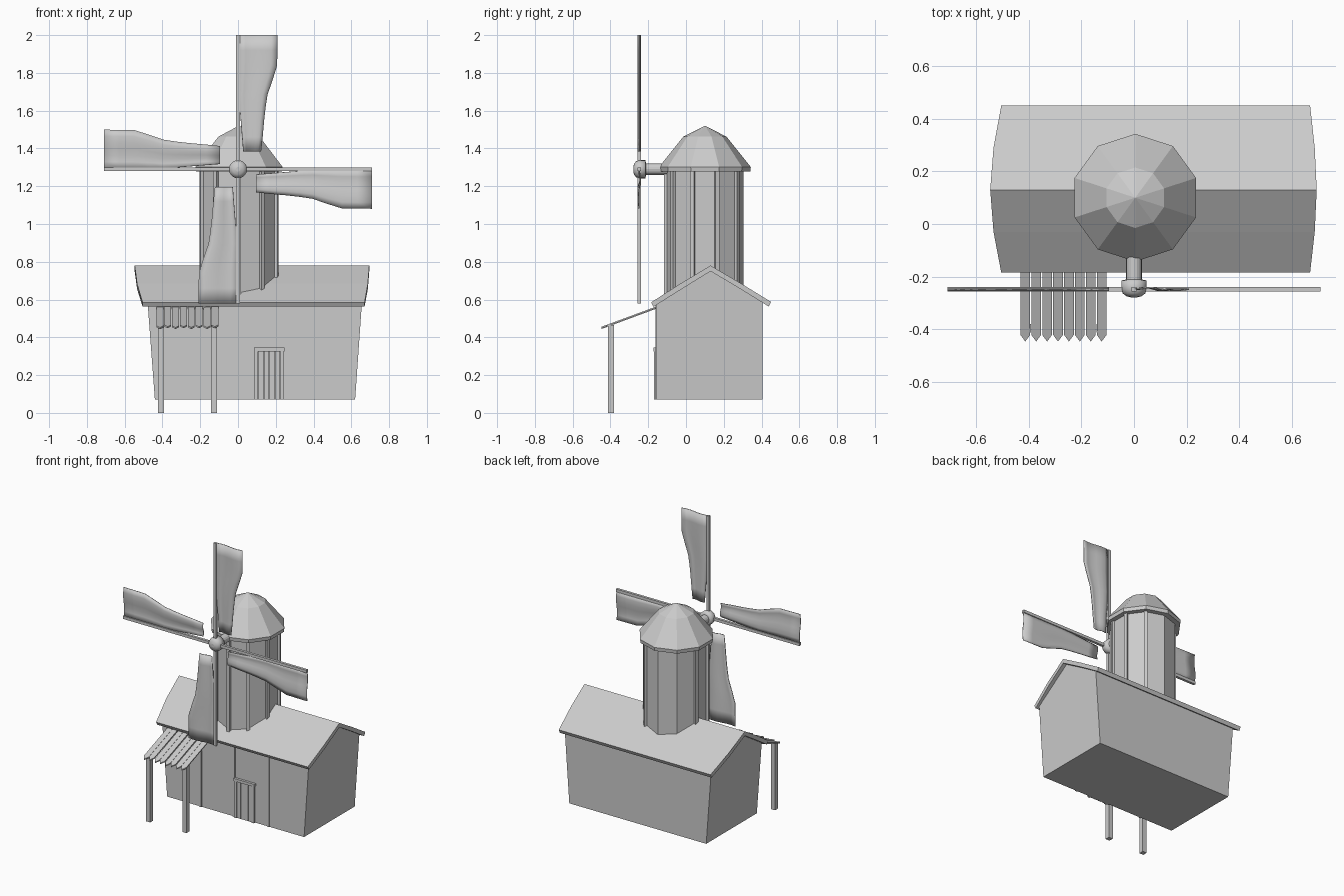
import bpy, bmesh
from math import sin, cos, pi, radians
from mathutils import Vector, Matrix

if "Cube" in bpy.data.objects:
    bpy.data.objects.remove(bpy.data.objects["Cube"])


def finish(bm, name, smooth=False):
    bmesh.ops.recalc_face_normals(bm, faces=bm.faces)
    me = bpy.data.meshes.new(name)
    bm.to_mesh(me)
    bm.free()
    ob = bpy.data.objects.new(name, me)
    bpy.context.collection.objects.link(ob)
    if smooth:
        for p in me.polygons:
            p.use_smooth = True
    return ob


def loft(name, rings, smooth=False):
    """Skin closed rings of equal length and cap both ends."""
    bm = bmesh.new()
    vs = [[bm.verts.new(p) for p in r] for r in rings]
    n = len(vs[0])
    for a, b in zip(vs, vs[1:]):
        for i in range(n):
            j = (i + 1) % n
            bm.faces.new((a[i], a[j], b[j], b[i]))
    bm.faces.new(vs[0])
    bm.faces.new(vs[-1])
    return finish(bm, name, smooth)


def box(name, x0, x1, y0, y1, z0, z1):
    return loft(name, [[(x0, y0, z), (x1, y0, z), (x1, y1, z), (x0, y1, z)] for z in (z0, z1)])


def lathe_z(name, profile, n, cx, cy, start):
    return loft(name, [[(cx + r * cos(start + 2 * pi * i / n), cy + r * sin(start + 2 * pi * i / n), z)
                        for i in range(n)] for r, z in profile])


def lathe_y(name, profile, n, cz):
    return loft(name, [[(r * cos(2 * pi * i / n), y, cz + r * sin(2 * pi * i / n))
                        for i in range(n)] for r, y in profile])


# House body: gabled section, end walls flare outwards with height
section = [(-0.155, 0.07), (0.405, 0.07), (0.405, 0.585), (0.13, 0.755), (-0.155, 0.585)]
loft("house_walls", [[(x + k * (z - 0.07), y, z) for y, z in section]
                     for x, k in ((-0.44, -0.075), (0.62, 0.07))])

# Roof: folded slab with bowed ends
outer = [(-0.185, 0.585), (-0.03, 0.684), (0.13, 0.78), (0.29, 0.686), (0.45, 0.588)]
inner = [(0.438, 0.563), (0.285, 0.658), (0.13, 0.75), (-0.022, 0.656), (-0.172, 0.562)]
bow = [0, 0.7, 1, 0.7, 0]
loft("roof", [[(x + k * b, y, z) for (y, z), b in zip(outer + inner, bow + bow)]
              for x, k in ((-0.505, -0.042), (0.67, 0.025))])

# Front wall battens
for x in (-0.18, 0.08, 0.345):
    box("wall_batten", x - 0.008, x + 0.008, -0.162, -0.15, 0.07, 0.572)

# Door with frame and boards
box("door_post_left", 0.088, 0.106, -0.17, -0.15, 0.07, 0.345)
box("door_post_right", 0.224, 0.242, -0.17, -0.15, 0.07, 0.345)
box("door_lintel", 0.084, 0.246, -0.172, -0.15, 0.326, 0.345)
for i in range(4):
    x = 0.108 + i * 0.029
    box("door_board", x, x + 0.026, -0.163, -0.15, 0.07, 0.324)

# Awning of pointed planks on two posts
for i in range(8):
    x0, x1 = -0.432 + i * 0.0415, -0.432 + i * 0.0415 + 0.037
    outline = [(x0, -0.15), (x1, -0.15), (x1, -0.422), ((x0 + x1) / 2, -0.447), (x0, -0.422)]
    tilt = 0.004 if i % 2 else 0
    loft("awning_plank", [[(x, y, 0.562 + (y + 0.15) * 0.37 + dz + tilt) for x, y in outline]
                          for dz in (-0.008, 0)])
for x in (-0.407, -0.127):
    box("awning_post", x - 0.016, x + 0.016, -0.412, -0.38, 0, 0.465)

# Tower: ten-sided drum with corner posts and a faceted cap
CX, CY, N = 0.005, 0.10, 10
lathe_z("tower", [(0.205, 0.6), (0.205, 1.285)], N, CX, CY, pi / 2)
for k in range(N):
    if k in (0, 1):
        continue
    post = box("tower_post", 0.19, 0.217, -0.011, 0.011, 0.57, 1.285)
    post.data.transform(Matrix.Translation((CX, CY, 0)) @ Matrix.Rotation(pi / 2 + 2 * pi * k / N, 4, 'Z'))
lathe_z("cap", [(0.24, 1.277), (0.243, 1.302), (0.115, 1.462), (0.001, 1.52)], N, CX, CY, pi / 2)

# Axle and rounded hub
HZ, HY = 1.29, -0.248
lathe_y("axle", [(0.03, -0.23), (0.03, 0.0)], 16, HZ)
hub = lathe_y("hub", [(0.012, -0.279), (0.028, -0.275), (0.043, -0.264), (0.048, -0.248),
                      (0.048, -0.215), (0.03, -0.211)], 20, HZ)
for p in hub.data.polygons:
    p.use_smooth = len(p.vertices) == 4

# Four sails: a spar plus a thin shaped cloth, turned in quarter steps
edge = [(0.095, 0.122), (0.17, 0.130), (0.26, 0.138), (0.33, 0.146), (0.395, 0.156),
        (0.47, 0.182), (0.55, 0.207), (0.63, 0.208), (0.71, 0.209)]
for k in range(4):
    turn = Matrix.Translation((0, HY, HZ)) @ Matrix.Rotation(k * pi / 2, 4, 'Y')
    spar = box("sail_spar", -0.01, 0.01, -0.009, 0.009, 0.02, 0.71)
    spar.data.transform(turn)
    bm = bmesh.new()
    M = 6
    rows = []
    for r, w in edge:
        x0 = max(0.005, 0.028 - 0.08 * (r - 0.095))
        rows.append([bm.verts.new((x0 + (w - x0) * j / M, 0.006 * sin(2 * pi * j / M), r))
                     for j in range(M + 1)])
    for a, b in zip(rows, rows[1:]):
        for j in range(M):
            bm.faces.new((a[j], a[j + 1], b[j + 1], b[j]))
    bm.transform(turn)
    sail = finish(bm, "sail_cloth", True)
    mod = sail.modifiers.new("thickness", 'SOLIDIFY')
    mod.thickness = 0.005
    mod.offset = 0
